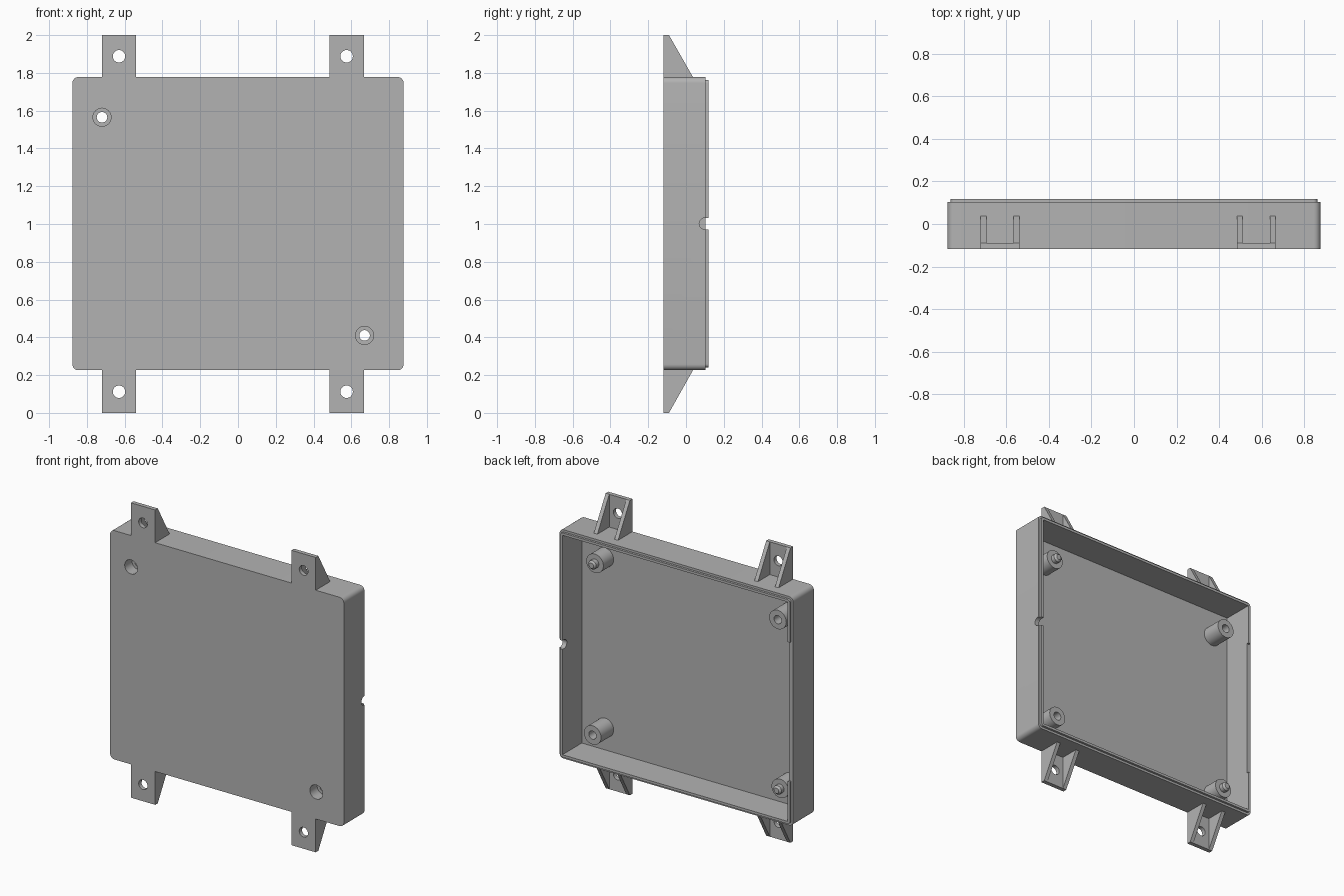
import bpy, bmesh, math
from mathutils import Vector

if "Cube" in bpy.data.objects:
    bpy.data.objects.remove(bpy.data.objects["Cube"], do_unlink=True)

grey = bpy.data.materials.new("grey plastic")
grey.use_nodes = True
grey.diffuse_color = (0.45, 0.45, 0.45, 1)
grey.node_tree.nodes["Principled BSDF"].inputs["Base Color"].default_value = grey.diffuse_color

FRONT, FLOOR, RIM, LIP = -0.118, -0.09, 0.103, 0.118
HALF_W, HALF_H, MID = 0.877, 0.776, 1.002


def loft(name, levels, axis="y"):
    """Closed solid through equal outlines; axis y uses (x, z), axis x uses (y, z)."""
    bm = bmesh.new()
    rings = []
    for outline, d in levels:
        rings.append([bm.verts.new((a, d, b) if axis == "y" else (d, a, b)) for a, b in outline])
    n = len(rings[0])
    for lo, hi in zip(rings, rings[1:]):
        for i in range(n):
            j = (i + 1) % n
            bm.faces.new((lo[i], lo[j], hi[j], hi[i]))
    bm.faces.new(rings[0])
    bm.faces.new(rings[-1])
    bmesh.ops.recalc_face_normals(bm, faces=bm.faces)
    mesh = bpy.data.meshes.new(name)
    bm.to_mesh(mesh)
    bm.free()
    mesh.materials.append(grey)
    ob = bpy.data.objects.new(name, mesh)
    bpy.context.collection.objects.link(ob)
    return ob


def circle(x, z, r, n=32):
    return [(x + r * math.cos(math.tau * i / n), z + r * math.sin(math.tau * i / n)) for i in range(n)]


def rect(x0, x1, z0, z1):
    return [(x0, z0), (x1, z0), (x1, z1), (x0, z1)]


def rounded(inset, r, steps=6):
    """Case outline shrunk by inset, with rounded corners."""
    w, h = HALF_W - inset - r, HALF_H - inset - r
    pts = []
    for k, (sx, sz) in enumerate([(1, 1), (-1, 1), (-1, -1), (1, -1)]):
        for i in range(steps + 1):
            a = math.pi / 2 * (k + i / steps)
            pts.append((sx * w + r * math.cos(a), MID + sz * h + r * math.sin(a)))
    return pts


def boolean(ob, other, operation="DIFFERENCE", keep=False):
    mod = ob.modifiers.new("cut", "BOOLEAN")
    mod.operation, mod.solver, mod.object = operation, "EXACT", other
    bpy.context.view_layer.objects.active = ob
    bpy.ops.object.modifier_apply(modifier=mod.name)
    if not keep:
        bpy.data.objects.remove(other, do_unlink=True)


# Open tray with a stepped lip
tray = loft("tray", [(rounded(0, 0.032), FRONT), (rounded(0, 0.032), RIM),
                     (rounded(0.015, 0.018), RIM), (rounded(0.015, 0.018), LIP)])
wall = 0.032
cavity = rect(-HALF_W + wall, HALF_W - wall, MID - HALF_H + wall, MID + HALF_H - wall)
boolean(tray, loft("cavity", [(cavity, FLOOR), (cavity, 0.3)]))

# Gap in the lip on one side, cable notch on the other
gap = rect(-0.95, -0.8, 0.53, 1.475)
boolean(tray, loft("lip_gap", [(gap, RIM), (gap, 0.3)]))
notch = [(0.1 - 0.03 * math.sin(math.pi * i / 12), MID + 0.03 * math.cos(math.pi * i / 12))
         for i in range(13)] + [(0.3, MID - 0.03), (0.3, MID + 0.03)]
boolean(tray, loft("notch", [(notch, 0.8), (notch, 0.95)], axis="x"))
parts = [tray]

# Bored screw posts at two opposite corners
for label, x, z in (("upper", -0.72, 1.565), ("lower", 0.67, 0.41)):
    post = loft(label + "_screw_post", [(circle(x, z, 0.064), FLOOR), (circle(x, z, 0.064), 0.045)])
    bore = loft("bore", [(circle(x, z, 0.048), -0.2), (circle(x, z, 0.048), -0.04),
                         (circle(x, z, 0.028), -0.04), (circle(x, z, 0.028), 0.2)])
    boolean(tray, bore, keep=True)
    boolean(post, bore)
    parts.append(post)

# Posts with locating pins at the other two corners
for label, x, z in (("upper", 0.67, 1.565), ("lower", -0.72, 0.41)):
    steps = ((0.064, FLOOR), (0.064, 0.02), (0.03, 0.02), (0.03, 0.048), (0.018, 0.06))
    parts.append(loft(label + "_pin_post", [(circle(x, z, r), y) for r, y in steps]))

# Mounting tabs with a hole and two triangular ribs
for side, x in (("right", -0.63), ("left", 0.575)):
    for level, s in (("upper", 1), ("lower", -1)):
        near, far = MID + s * HALF_H, 1 + s
        plate = rect(x - 0.091, x + 0.091, near, far)
        tab = loft(f"{level}_{side}_tab", [(plate, FRONT), (plate, FLOOR)])
        hole = circle(x, 1 + s * 0.888, 0.033)
        boolean(tab, loft("hole", [(hole, -0.2), (hole, 0.2)]))
        parts.append(tab)
        rib = [(FLOOR, near), (0.037, near), (FLOOR, far)]
        for name, x0 in (("outer", x - 0.091), ("inner", x + 0.064)):
            parts.append(loft(f"{level}_{side}_{name}_rib", [(rib, x0), (rib, x0 + 0.027)], axis="x"))

# Smooth the rounded surfaces, keep hard edges
bpy.ops.object.select_all(action="DESELECT")
for ob in parts:
    ob.select_set(True)
bpy.context.view_layer.objects.active = tray
bpy.ops.object.shade_smooth_by_angle(angle=math.radians(30))
